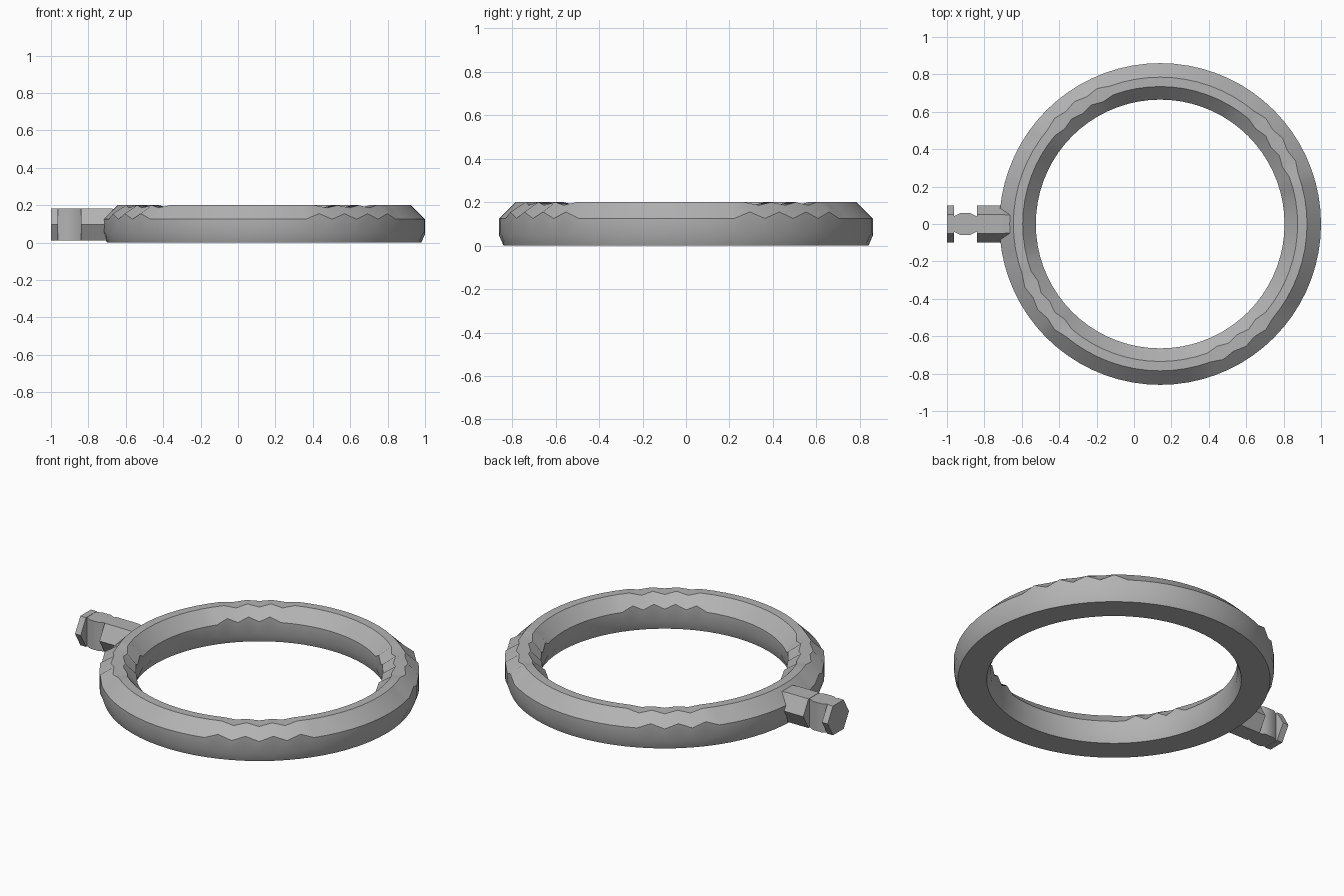
import bpy, bmesh, math

if "Cube" in bpy.data.objects:
    bpy.data.objects.remove(bpy.data.objects["Cube"])

grey = bpy.data.materials.new("plain grey")
grey.use_nodes = True
tone = (0.45, 0.45, 0.45, 1)
grey.diffuse_color = tone
grey.node_tree.nodes["Principled BSDF"].inputs["Base Color"].default_value = tone


def loft(name, sections, closed=False):
    """Join equal-length cross-sections into one skin, capped unless closed."""
    bm = bmesh.new()
    rows = [[bm.verts.new(p) for p in s] for s in sections]
    n = len(rows[0])
    pairs = list(zip(rows, rows[1:]))
    if closed:
        pairs.append((rows[-1], rows[0]))
    else:
        bm.faces.new(rows[0])
        bm.faces.new(rows[-1])
    for a, b in pairs:
        for i in range(n):
            j = (i + 1) % n
            bm.faces.new((a[i], b[i], b[j], a[j]))
    bmesh.ops.recalc_face_normals(bm, faces=bm.faces)
    mesh = bpy.data.meshes.new(name)
    bm.to_mesh(mesh)
    bm.free()
    mesh.materials.append(grey)
    obj = bpy.data.objects.new(name, mesh)
    bpy.context.collection.objects.link(obj)
    return obj


# Ring band with chamfered rim and four faceted grip patches
CENTRE, STEPS = 0.14, 72
PATCHES = [(33, 18), (128, 16), (212, 16), (305, 18)]


def ring_section(k):
    angle = 360 * k / STEPS
    rough = any(abs(angle - mid) < half for mid, half in PATCHES)
    odd = k % 2
    cut = 0.014 if rough and odd else 0
    rise = 0.03 if rough and not odd else 0
    low = 0.06 if odd else 0.045
    profile = [(0.84, 0), (0.86, low), (0.86, 0.125 + rise),
               (0.785 + cut, 0.2 - cut), (0.735 - cut, 0.2 - cut),
               (0.665, 0.125 + rise), (0.665, low), (0.685, 0)]
    c, s = math.cos(math.radians(angle)), math.sin(math.radians(angle))
    return [(CENTRE + r * c, r * s, z) for r, z in profile]


ring = loft("ring", [ring_section(k) for k in range(STEPS)], closed=True)


# Hexagonal parts lying along x
def hexagon(x, radius=0.1, mid=0.097):
    return [(x, radius * math.cos(math.radians(60 * i)),
             mid + radius * math.sin(math.radians(60 * i))) for i in range(6)]


socket = loft("socket_block", [hexagon(-0.84), hexagon(-0.7), hexagon(-0.6, 0.09)])
flange = loft("end_flange", [hexagon(-1), hexagon(-0.963)])

# Upright pin between flange and block
half = [(-0.97, 0.038), (-0.93, 0.058), (-0.875, 0.058), (-0.835, 0.038)]
outline = half + [(x, -y) for x, y in reversed(half)]
pin = loft("pin", [[(x, y, z) for x, y in outline] for z in (0.012, 0.182)])

# Soft shading along the band, crisp edges elsewhere
for obj in (ring, pin):
    bpy.ops.object.select_all(action="DESELECT")
    obj.select_set(True)
    bpy.context.view_layer.objects.active = obj
    bpy.ops.object.shade_smooth_by_angle(angle=math.radians(32))
